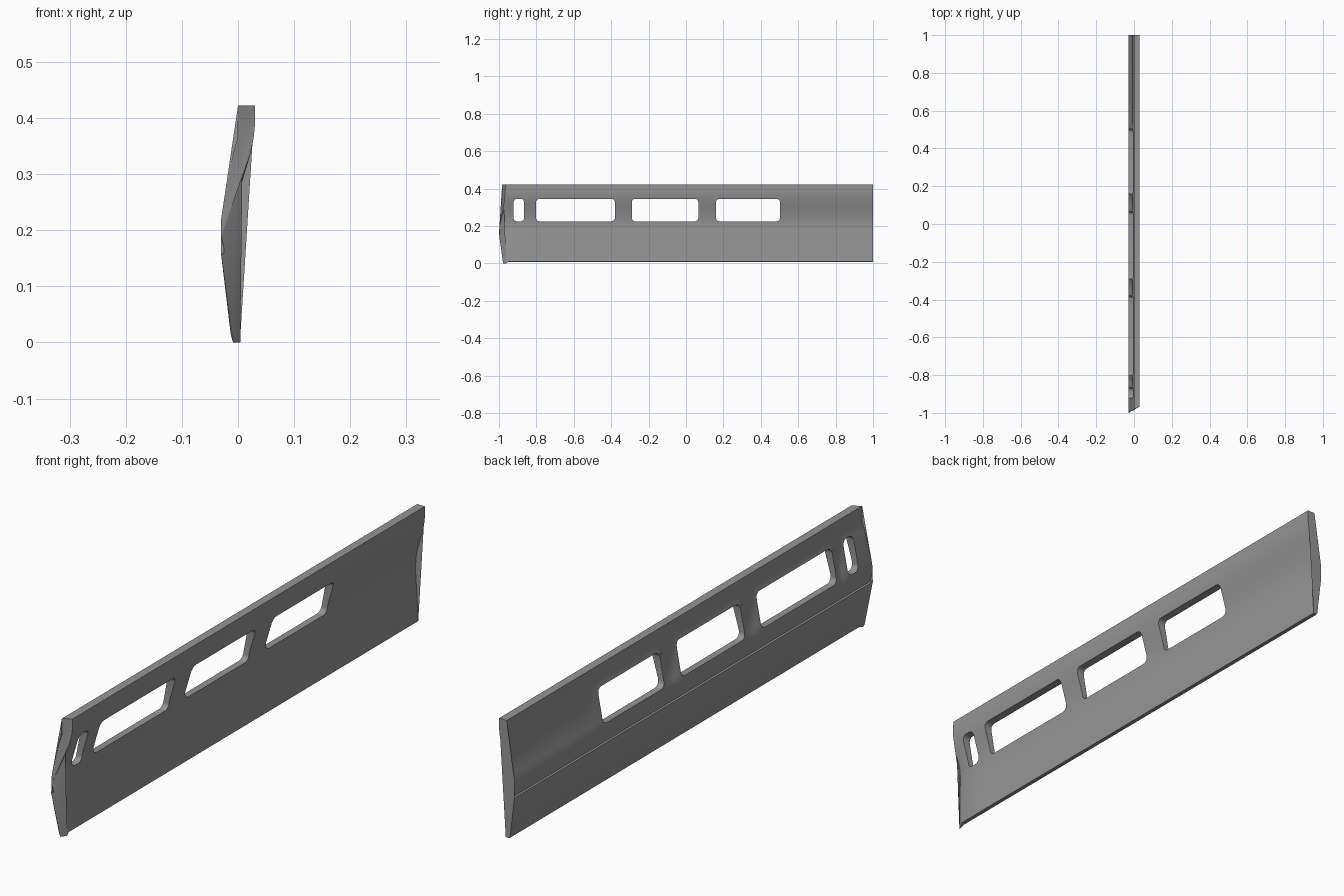
import bpy, bmesh, math

if "Cube" in bpy.data.objects:
    bpy.data.objects.remove(bpy.data.objects["Cube"])

# Wall cross-section (x, z): outer side top to bottom, inner side bottom to top
OUTER = [(0, .422), (0, .365), (-.007, .34), (-.0095, .33), (-.0265, .24), (-.03, .22),
         (-.03, .19), (-.025, .168), (-.025, .159), (-.03, .156), (-.013, .014), (-.009, .008)]
INNER = [(.004, .01), (-.005, .16), (-.007, .195), (-.003, .25), (.010, .295),
         (.022, .335), (.028, .365), (.030, .385), (.030, .422)]
WINDOWS = [(-.922, -.865), (-.802, -.38), (-.29, .066), (.16, .503)]
Z0, Z1 = .225, .346

grey = bpy.data.materials.new("panel grey")
grey.diffuse_color = (.3, .3, .305, 1)
grey.use_nodes = True
grey.node_tree.nodes["Principled BSDF"].inputs["Base Color"].default_value = grey.diffuse_color


def make_object(name, bm):
    bmesh.ops.recalc_face_normals(bm, faces=bm.faces)
    me = bpy.data.meshes.new(name)
    bm.to_mesh(me)
    bm.free()
    ob = bpy.data.objects.new(name, me)
    bpy.context.collection.objects.link(ob)
    me.materials.append(grey)
    return ob


def end_y(z):
    # The front edge leans forward to its furthest point at the waist
    return -1 + (.022 * (.16 - z) / .16 if z < .16 else .017 * (z - .16) / .26)


def section(bm, y, dent=0, front=False):
    ring = []
    for i, (x, z) in enumerate(OUTER):
        if i in (3, 4):
            x += dent
        if front and i == len(OUTER) - 1:
            z = 0
        ring.append(bm.verts.new((x, end_y(z) if front else y, z)))
    for i, (x, z) in enumerate(INNER):
        if front:
            x -= .010 * max(0, 1 - abs(z - .19) / .14)
            if i == 0:
                z = 0
        ring.append(bm.verts.new((x, end_y(z) + .018 if front else y, z)))
    return ring


# Stations along the wall: pillars between windows are dented on the outer side
stations = [(-.95, 0)]
for (_, a), (b, _) in zip(WINDOWS, WINDOWS[1:]):
    stations += [(a + .004, 0), (a + .022, .007), (b - .022, .007), (b - .004, 0)]
stations += [(.51, 0), (.56, .004), (1, .004)]

bm = bmesh.new()
rings = [section(bm, 0, front=True)] + [section(bm, y, d) for y, d in stations]
n = len(rings[0])
for r, s in zip(rings, rings[1:]):
    for i in range(n):
        j = (i + 1) % n
        bm.faces.new((r[i], r[j], s[j], s[i]))
caps = [bm.faces.new(rings[0]), bm.faces.new(rings[-1])]
bmesh.ops.triangulate(bm, faces=caps)
wall = make_object("side_wall", bm)

# Rounded window openings
bm = bmesh.new()
R = .02
for y0, y1 in WINDOWS:
    loop = []
    for cy, cz, start in ((y1 - R, Z1 - R, 0), (y0 + R, Z1 - R, 90),
                          (y0 + R, Z0 + R, 180), (y1 - R, Z0 + R, 270)):
        for k in range(6):
            t = math.radians(start + 18 * k)
            loop.append((cy + R * math.cos(t), cz + R * math.sin(t)))
    a = [bm.verts.new((-.1, y, z)) for y, z in loop]
    b = [bm.verts.new((.1, y, z)) for y, z in loop]
    bm.faces.new(a)
    bm.faces.new(b)
    for i in range(len(a)):
        j = (i + 1) % len(a)
        bm.faces.new((a[i], a[j], b[j], b[i]))
cutter = make_object("window_cutter", bm)
cutter.hide_render = True

mod = wall.modifiers.new("windows", 'BOOLEAN')
mod.operation = 'DIFFERENCE'
mod.solver = 'EXACT'
mod.object = cutter
bpy.context.view_layer.objects.active = wall
wall.select_set(True)
cutter.select_set(False)
bpy.ops.object.modifier_apply(modifier=mod.name)
bpy.data.objects.remove(cutter)
bpy.ops.object.shade_smooth_by_angle(angle=math.radians(30))
